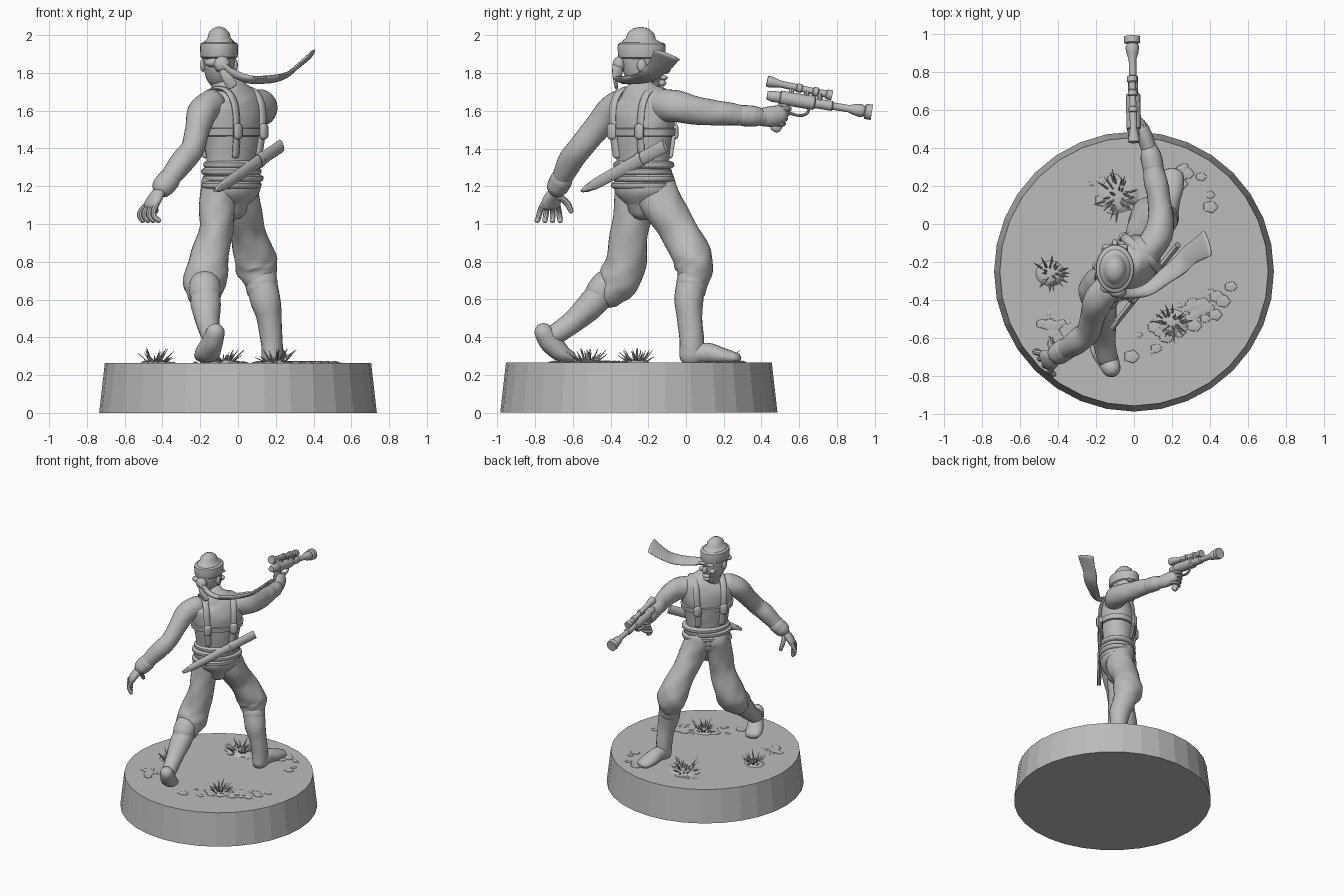
import bpy, bmesh, math, random
from mathutils import Vector as V

random.seed(4)
GREY = bpy.data.materials.new("plain grey")
GREY.diffuse_color = (0.5, 0.5, 0.5, 1)
U, F = V((0.68, 0.73, 0)), V((-0.73, 0.68, 0))   # shoulder axis, chest direction
C = V((-0.03, -0.23, 0))


def chest(s, f, z):
    return tuple(C + U * s + F * f + V((0, 0, z)))


def finish(name, bm, angle=40):
    bmesh.ops.recalc_face_normals(bm, faces=bm.faces)
    me = bpy.data.meshes.new(name)
    bm.to_mesh(me)
    bm.free()
    ob = bpy.data.objects.new(name, me)
    bpy.context.collection.objects.link(ob)
    me.materials.append(GREY)
    bpy.context.view_layer.objects.active = ob
    ob.select_set(True)
    bpy.ops.object.shade_smooth_by_angle(angle=math.radians(angle))
    ob.select_set(False)
    return ob


def spline(p, steps):
    """Catmull-Rom through rows of numbers"""
    out = []
    for i in range(len(p) - 1):
        a, b, c, d = p[max(i - 1, 0)], p[i], p[i + 1], p[min(i + 2, len(p) - 1)]
        for k in range(steps):
            t = k / steps
            out.append([0.5 * (2 * q + (r - o) * t + (2 * o - 5 * q + 4 * r - s) * t * t
                               + (3 * q - o - 3 * r + s) * t ** 3) for o, q, r, s in zip(a, b, c, d)])
    return out + [list(p[-1])]


def tube(name, pts, side=(1, 0, 0), n=20, steps=5, round_ends=True, folds=0, floor=None, bm=None):
    """Loft of ellipses: rows are x, y, z, half width along side, half depth"""
    rows = spline(pts, steps) if steps > 1 else [list(p) for p in pts]
    own = bm is None
    bm = bm or bmesh.new()
    P = [V(r[:3]) for r in rows]
    rings = []
    for i, r in enumerate(rows):
        t = (P[min(i + 1, len(P) - 1)] - P[max(i - 1, 0)]).normalized()
        rings.append((P[i], t, r[3], r[4]))
    if round_ends:
        def cap(e, sg):
            p, t, a, b = e
            return [(p + t * sg * min(a, b) * math.sin(q), t, a * math.cos(q), b * math.cos(q))
                    for q in (0.5, 1.0, 1.4)]
        rings = cap(rings[0], -1)[::-1] + rings + cap(rings[-1], 1)
    loops = []
    for i, (p, t, a, b) in enumerate(rings):
        u = V(side)
        u = (u - t * u.dot(t)).normalized()
        v = t.cross(u)
        lp = []
        for k in range(n):
            g = math.tau * k / n
            w = 1 + folds * (math.sin(3 * g + i * 0.7) + 0.6 * math.sin(5 * g - i * 0.9))
            co = p + (u * a * math.cos(g) + v * b * math.sin(g)) * w
            if floor:
                co.z = max(co.z, floor)
            lp.append(bm.verts.new(co))
        loops.append(lp)
    for A, B in zip(loops, loops[1:]):
        for k in range(n):
            bm.faces.new((A[k], A[(k + 1) % n], B[(k + 1) % n], B[k]))
    bm.faces.new(loops[0][::-1])
    bm.faces.new(loops[-1])
    return finish(name, bm) if own else None


def ball(bm, c, s, sub=2):
    r = bmesh.ops.create_icosphere(bm, subdivisions=sub, radius=1)
    for v in r["verts"]:
        v.co = V(c) + V([v.co[i] * s[i] for i in range(3)])


# Round stand
bm = bmesh.new()
bmesh.ops.create_cone(bm, cap_ends=True, segments=32, radius1=0.735, radius2=0.705, depth=0.265)
bmesh.ops.translate(bm, verts=bm.verts, vec=(0, -0.25, 0.1325))
finish("stand", bm, 5)

# Grass tufts, low mounds and pebbles
grass, soil = bmesh.new(), bmesh.new()
for x, y, r, n in ((-0.08, 0.15, 0.14, 36), (-0.44, -0.26, 0.1, 28), (0.2, -0.52, 0.11, 32)):
    for _ in range(n):
        g, l = random.uniform(0, math.tau), random.uniform(0.25, 1) * r
        d = V((math.cos(g), math.sin(g), 0))
        o = V((x, y, 0.26)) + d * l * 0.35
        e = o + d * l * 0.7 + V((0, 0, random.uniform(0.03, 0.085)))
        tube("", [(*o, 0.009, 0.006), (*e, 0.001, 0.001)], (d.y, -d.x, 0), 4, 1, False, bm=grass)
    ball(soil, (x, y, 0.262), (r * 0.8, r * 0.7, 0.02))
finish("grass_tufts", grass, 20)
for x0, y0, x1, y1, n in ((0.02, -0.66, 0.46, -0.38, 38), (-0.5, -0.5, -0.36, -0.58, 12),
                          (0.28, 0.25, 0.46, 0.08, 10), (-0.2, 0.25, 0, 0.05, 10)):
    for _ in range(n):
        t, s = random.random(), random.uniform(0.012, 0.05)
        ball(soil, (x0 + (x1 - x0) * t + random.uniform(-.06, .06), y0 + (y1 - y0) * t + random.uniform(-.06, .06),
                    0.262), (s, s * 0.8, min(0.014, s * 0.6)), 1)
finish("soil_and_pebbles", soil)

# Baggy trousers
tube("rear_trouser_leg", [(-.09, -.25, 1.22, .105, .12), (-.11, -.28, 1.08, .095, .105), (-.12, -.3, .95, .09, .1),
     (-.155, -.32, .8, .105, .108), (-.175, -.355, .7, .115, .11), (-.18, -.4, .635, .095, .08)], folds=.025, n=28)
tube("front_trouser_leg", [(-.01, -.18, 1.22, .105, .12), (.03, -.12, 1.09, .095, .11), (.05, -.04, .97, .09, .1),
     (.085, .025, .84, .108, .105), (.1, .045, .77, .112, .1), (.115, .04, .71, .09, .085)], folds=.025, n=28)
tube("trouser_seat", [chest(0, 0, 1.1) + (.09, .08), chest(0, 0, 1.17) + (.165, .125),
     chest(0, 0, 1.26) + (.165, .12)], U, 28)

# Boots
tube("rear_boot_shaft", [(-.175, -.4, .68, .075, .075), (-.17, -.5, .575, .08, .075), (-.16, -.6, .48, .062, .06),
     (-.14, -.7, .41, .055, .055)], folds=.012)
tube("rear_boot_foot", [(-.12, -.755, .425, .05, .05), (-.135, -.72, .375, .056, .058), (-.16, -.665, .32, .066, .05),
     (-.175, -.62, .298, .06, .034)], floor=.264)
tube("front_boot_shaft", [(.12, .035, .72, .078, .075), (.145, .015, .6, .08, .077), (.165, .02, .5, .066, .067),
     (.178, .03, .38, .058, .065), (.18, .03, .3, .055, .065)], folds=.012)
tube("front_boot_foot", [(.178, .02, .305, .052, .05), (.185, .11, .315, .055, .055), (.195, .19, .3, .064, .045),
     (.205, .26, .288, .055, .032)], floor=.264)
for i, (x, y, z) in enumerate(((.125, .03, .68), (-.175, -.425, .655))):
    tube(("front", "rear")[i] + "_boot_cuff", [(x, y, z + .02, .084, .08), (x, y - .03 * i, z - .02, .084, .08)])

# Torso, waistcoat and wound sash
tube("torso", [chest(0, 0, 1.2) + (.16, .115), chest(0, 0, 1.32) + (.155, .115), chest(0, 0, 1.45) + (.175, .13),
     chest(0, 0, 1.57) + (.2, .135), chest(0, 0, 1.65) + (.195, .115), chest(-.01, 0, 1.7) + (.12, .085),
     chest(-.02, .01, 1.735) + (.07, .065)], U, 36, folds=.008)
for i in range(4):
    z = 1.205 + i * .036
    s = (-1) ** i * .008
    tube("sash_wrap", [(*(V(chest(-s, 0, z)) + V((0, 0, d))), a, a * .76)
         for d, a in ((-.02, .158), (-.01, .178), (.01, .18), (.022, .158))], U + V((0, 0, s * 5)), 36, 2, False)

# Harness: shoulder straps, chest belt, pouches
for s in (-1, 1):
    k = .1 * s
    tube("shoulder_strap", [chest(k * q, f, z) + (.024, .012) for q, f, z in
         ((.9, -.108, 1.36), (1, -.125, 1.5), (1.05, -.118, 1.62), (1.05, -.075, 1.695), (1.05, 0, 1.718),
          (1.05, .075, 1.695), (1.05, .12, 1.62), (1, .128, 1.5), (.9, .11, 1.36))], U, 10)
    for f in (-.135, .135):
        tube("strap_buckle", [chest(k, f, 1.465) + (.03, .018), chest(k, f, 1.515) + (.03, .018)], U, 8, 1)
tube("chest_belt", [chest(0, 0, z) + (a, a * .73) for z, a in
     ((1.462, .17), (1.468, .194), (1.505, .2), (1.512, .17))], U, 36, 1, False)

# Aiming arm with wrapped forearm
X = (1, 0, 0)
tube("aiming_arm", [(.07, -.14, 1.63, .075, .085), (.125, -.06, 1.625, .078, .085), (.14, .04, 1.605, .066, .076),
     (.13, .14, 1.59, .06, .068), (.115, .22, 1.585, .062, .062), (.095, .32, 1.572, .05, .05),
     (.08, .4, 1.565, .042, .042)], X, 24, folds=.012)
tube("aiming_bracer", [(.1, .3, 1.575, .056, .056), (.09, .35, 1.572, .056, .056), (.085, .375, 1.57, .05, .052)], X)
tube("aiming_palm", [(.08, .39, 1.567, .04, .046), (.06, .45, 1.57, .042, .055), (.04, .5, 1.58, .04, .05)], X)
for i in range(4):
    z = 1.61 - i * .026
    y = .535 - i * .01
    tube("gripping_finger", [(.055, y - .05, z, .014, .014), (.045, y, z, .014, .014), (.01, y + .012, z, .014, .014),
         (-.025, y - .012, z, .013, .013)], (0, 0, 1), 8, 3)
tube("trigger_guard", [(0, .53, 1.595, .01, .008), (0, .6, 1.575, .01, .008), (0, .645, 1.59, .01, .008),
     (0, .65, 1.63, .01, .008)], X, 8, 3)

# Blaster: barrel, receiver, grip, scope
def rod(name, y0, z0, y1, z1, prof, n=14):
    tube(name, [(.0 - .01 * t, y0 + (y1 - y0) * t, z0 + (z1 - z0) * t, r, r) for t, r in prof], X, n, 1, False)

rod("blaster_barrel", .43, 1.682, .985, 1.592, ((0, .022), (.05, .03), (.12, .03), (.13, .038), (.45, .038),
    (.46, .027), (.62, .027), (.63, .02), (.78, .02), (.85, .032), (.9, .036), (.93, .028), (.94, .042), (1, .042)))
rod("blaster_scope", .43, 1.758, .775, 1.682, ((0, .03), (.05, .031), (.2, .019), (.45, .019), (.46, .024),
    (.53, .024), (.54, .018), (.7, .018), (.71, .025), (.78, .025), (.8, .018), (.9, .02), (.92, .027), (1, .027)))
for y, z in ((.56, 1.695), (.64, 1.678), (.71, 1.66)):
    tube("scope_mount", [(0, y, z - .03, .014, .014), (0, y, z + .03, .014, .014)], X, 8, 1)
tube("blaster_grip", [(0, .52, 1.64, .02, .032), (0, .49, 1.54, .021, .03), (0, .475, 1.51, .022, .032)], X, 10)

# Lowered arm and open hand
tube("lowered_arm", [(-.14, -.34, 1.63, .075, .085), (-.19, -.405, 1.59, .078, .08), (-.215, -.48, 1.5, .066, .07),
     (-.24, -.565, 1.4, .062, .066), (-.295, -.615, 1.33, .064, .066), (-.355, -.655, 1.25, .054, .055),
     (-.405, -.685, 1.19, .042, .044)], X, 24, folds=.012)
tube("lowered_bracer", [(-.365, -.66, 1.235, .06, .06), (-.395, -.68, 1.2, .06, .058)], X)
S = V((.55, -.8, 0)).normalized()
tube("lowered_palm", [(-.41, -.69, 1.18, .036, .03), (-.44, -.71, 1.135, .055, .03), (-.46, -.72, 1.1, .06, .026)], S)
for i in range(4):
    o = V((-.46, -.72, 1.1)) + S * (i - 1.5) * .033
    d = S * (i - 1.5) * .008
    tube("open_finger", [(*(o + d * k + V((-x, -.004 * k, -z))), .015, .015) for k, x, z in
         ((0, 0, 0), (1, .022, .035), (1.5, .02, .062), (2, .004, .08))], S, 8, 3)
tube("open_thumb", [(-.425, -.67, 1.145, .018, .018), (-.44, -.63, 1.11, .017, .017), (-.435, -.61, 1.07, .014, .014)],
     S, 8, 3)

# Head with cap and cloth band
tube("neck", [(-.05, -.24, 1.67, .075, .08), (-.085, -.235, 1.75, .06, .065), (-.095, -.23, 1.82, .06, .065)])
tube("head", [(-.1, -.185, 1.735, .04, .05), (-.1, -.2, 1.77, .066, .088), (-.1, -.225, 1.83, .082, .11),
     (-.1, -.235, 1.9, .088, .115), (-.1, -.24, 1.955, .085, .108), (-.1, -.24, 1.983, .062, .08)], X, 28)
tube("head_band", [(-.1, -.235, z, a, a * 1.27) for z, a in
     ((1.875, .08), (1.883, .097), (1.92, .1), (1.955, .098), (1.963, .08))], X, 28, 2, False)
bm = bmesh.new()
ball(bm, (-.1, -.105, 1.825), (.017, .026, .03))
for s in (-1, 1):
    ball(bm, (-.1 + .085 * s, -.235, 1.84), (.015, .026, .036))
    ball(bm, (-.1 + .036 * s, -.122, 1.868), (.034, .018, .012))
    ball(bm, (-.1 + .045 * s, -.135, 1.815), (.026, .022, .02))
ball(bm, (-.1, -.12, 1.775), (.033, .024, .014))
ball(bm, (-.1, -.128, 1.748), (.028, .024, .02))
finish("face_features", bm)

# Knot and blowing scarf tail
bm = bmesh.new()
ball(bm, (-.085, -.355, 1.845), (.045, .035, .045))
ball(bm, (-.13, -.335, 1.855), (.05, .03, .025))
finish("scarf_knot", bm)
tube("scarf_tail", [(-.08, -.36, 1.84, .02, .03), (-.01, -.365, 1.79, .02, .028), (.07, -.345, 1.765, .018, .035),
     (.16, -.28, 1.765, .016, .045), (.25, -.205, 1.785, .014, .055), (.31, -.15, 1.83, .012, .06),
     (.385, -.1, 1.895, .012, .075)], (-.3, .3, 1), 14, folds=.03)
tube("scarf_short_tail", [(-.085, -.36, 1.84, .025, .014), (-.06, -.375, 1.78, .028, .012),
     (-.03, -.37, 1.73, .03, .01)], X, 10)

# Sheathed blade across the back of the waist
a, b = V((-.12, -.55, 1.175)), V((.23, -.11, 1.415))
tube("blade_sheath", [(*a.lerp(b, t), h, .016) for t, h in ((0, .008), (.06, .02), (.16, .03), (.6, .035), (1, .036))],
     (0, 0, 1), 8, 1, False)
tube("sheath_collar", [(*a.lerp(b, t), .04, .021) for t in (.66, .72)], (0, 0, 1), 8, 1, False)
